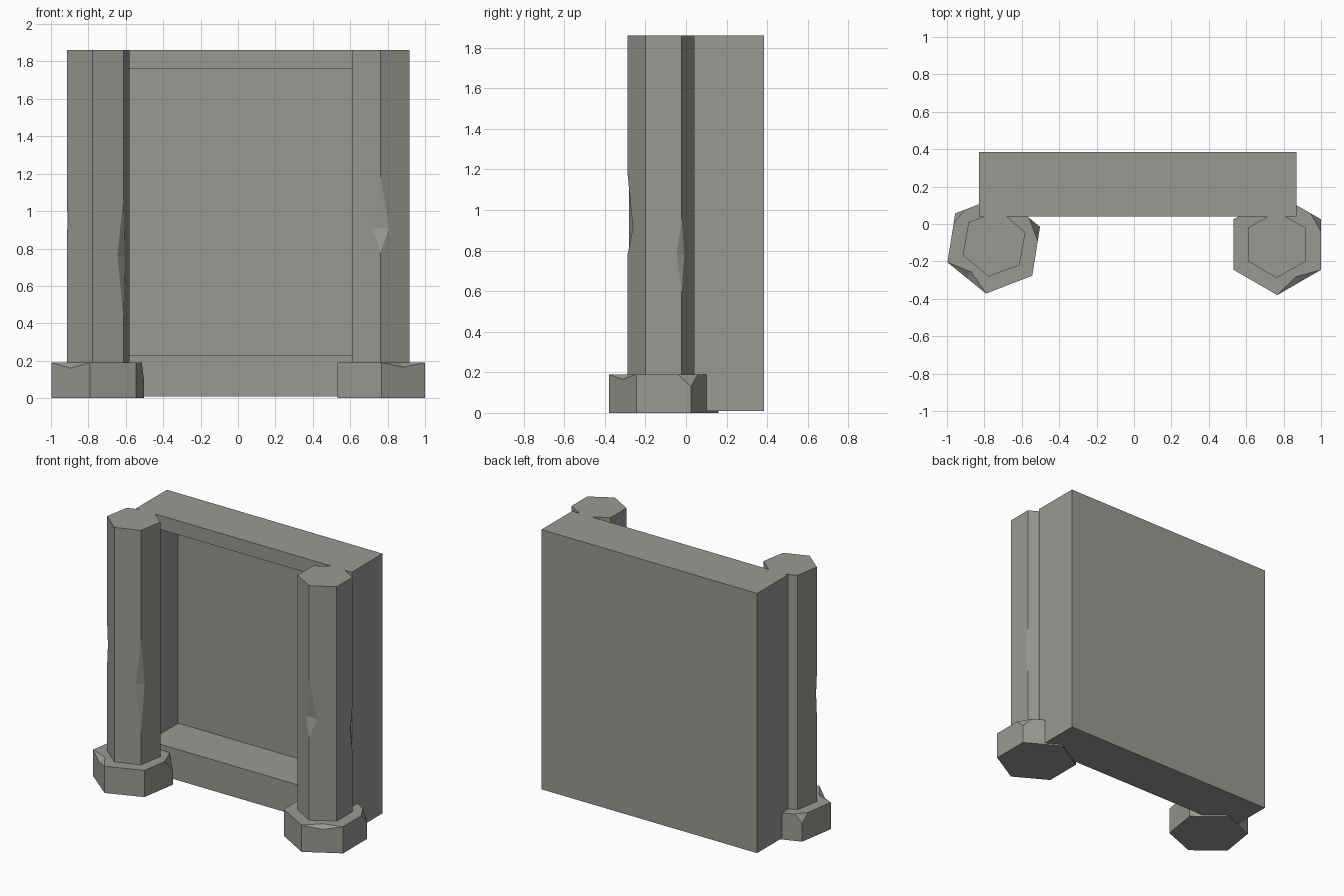
import bpy, bmesh, math
from mathutils import Vector

if "Cube" in bpy.data.objects:
    bpy.data.objects.remove(bpy.data.objects["Cube"])

stone = bpy.data.materials.new("grey stone")
stone.diffuse_color = (0.32, 0.32, 0.295, 1)
stone.use_nodes = True
stone.node_tree.nodes["Principled BSDF"].inputs["Base Color"].default_value = stone.diffuse_color


def make_object(name, faces):
    """Make an object from polygons given as lists of points."""
    bm = bmesh.new()
    for pts in faces:
        bm.faces.new([bm.verts.new(p) for p in pts])
    bmesh.ops.remove_doubles(bm, verts=bm.verts, dist=1e-5)
    bmesh.ops.recalc_face_normals(bm, faces=bm.faces)
    me = bpy.data.meshes.new(name)
    bm.to_mesh(me)
    bm.free()
    me.materials.append(stone)
    ob = bpy.data.objects.new(name, me)
    bpy.context.collection.objects.link(ob)
    return ob


def hex_block(name, centre, radius, angle, z0, z1, dents={}, corners={}, rims={}):
    """Hexagonal block; vertex 0 points to the front, counted counterclockwise.
    dents: vertical edge -> (low, middle, high, width)
    corners: chipped top corner -> (fraction along the rim, lowest z)
    rims: chipped top rim edge -> (drop, inward depth)"""
    ring = []
    for i in range(6):
        a = math.radians(angle + 60 * i)
        ring.append(Vector((centre[0] + radius * math.cos(a),
                            centre[1] + radius * math.sin(a), 0)))

    def at(p, z):
        return Vector((p.x, p.y, z))

    def toward(i, j, dist):
        return ring[i] + (ring[j] - ring[i]).normalized() * dist

    def edge_points(i, j):
        # points up vertical edge i on the face shared with neighbour j
        pts = [at(ring[i], z0)]
        if i in dents:
            lo, mid, hi, w = dents[i]
            pts += [at(ring[i], lo), at(toward(i, j, w), mid), at(ring[i], hi)]
        if i in corners:
            f, low = corners[i]
            pts += [at(ring[i], low), at(ring[i].lerp(ring[j], f), z1)]
        else:
            pts.append(at(ring[i], z1))
        return pts

    faces, top = [[at(p, z0) for p in ring]], []
    for i in range(6):
        j, h = (i + 1) % 6, (i - 1) % 6
        left, right = edge_points(i, j), edge_points(j, i)
        side = left[:1] + right
        # top outline, including chips
        if i in corners:
            before = edge_points(i, h)[-1]
            top.append(before)
            faces.append([before, left[-2], left[-1]])
        top.append(left[-1])
        if i in rims:
            drop, depth = rims[i]
            mid = at((left[-1] + right[-1]) / 2, z1)
            inward = (Vector((centre[0], centre[1], z1)) - mid).normalized()
            outer = mid - Vector((0, 0, drop))
            inner = mid + inward * depth
            side.append(outer)
            top.append(inner)
            faces += [[left[-1], outer, inner], [outer, right[-1], inner]]
        faces.append(side + left[:0:-1])
        # dent facets
        if i in dents:
            lo, mid, hi, w = dents[i]
            a, b = at(toward(i, h, w), mid), at(toward(i, j, w), mid)
            faces += [[at(ring[i], lo), b, a], [a, b, at(ring[i], hi)]]
    faces.append(top)
    return make_object(name, faces)


# wall: slab with a deep rectangular niche in its front
def rect(x0, x1, z0, z1, y):
    return [Vector(p) for p in ((x0, y, z0), (x1, y, z0), (x1, y, z1), (x0, y, z1))]


loops = [rect(-0.83, 0.87, 0.01, 1.86, 0.385),
         rect(-0.83, 0.87, 0.01, 1.86, 0.04),
         rect(-0.73, 0.77, 0.23, 1.76, 0.04),
         rect(-0.73, 0.77, 0.23, 1.76, 0.37)]
wall = [loops[0], loops[-1]]
for a, b in zip(loops, loops[1:]):
    wall += [[a[k], a[(k + 1) % 4], b[(k + 1) % 4], b[k]] for k in range(4)]
make_object("niche_wall", wall)

# left pillar and its chipped foot
hex_block("left_pillar", (-0.748, -0.105), 0.178, -100, 0.18, 1.86,
          dents={1: (0.42, 0.76, 1.08, 0.035), 5: (0.8, 0.95, 1.1, 0.02)})
hex_block("left_foot", (-0.75, -0.11), 0.265, -99, 0, 0.19,
          corners={2: (0.29, 0.1), 4: (0.2, 0.13)}, rims={5: (0.03, 0.04)})

# right pillar and its chipped foot
hex_block("right_pillar", (0.763, -0.11), 0.178, -90, 0.18, 1.86,
          dents={0: (0.78, 0.91, 1.18, 0.052), 2: (0.6, 0.78, 0.95, 0.025)})
hex_block("right_foot", (0.766, -0.11), 0.27, -90, 0, 0.19,
          corners={2: (0.24, 0.13)}, rims={0: (0.025, 0.035)})
